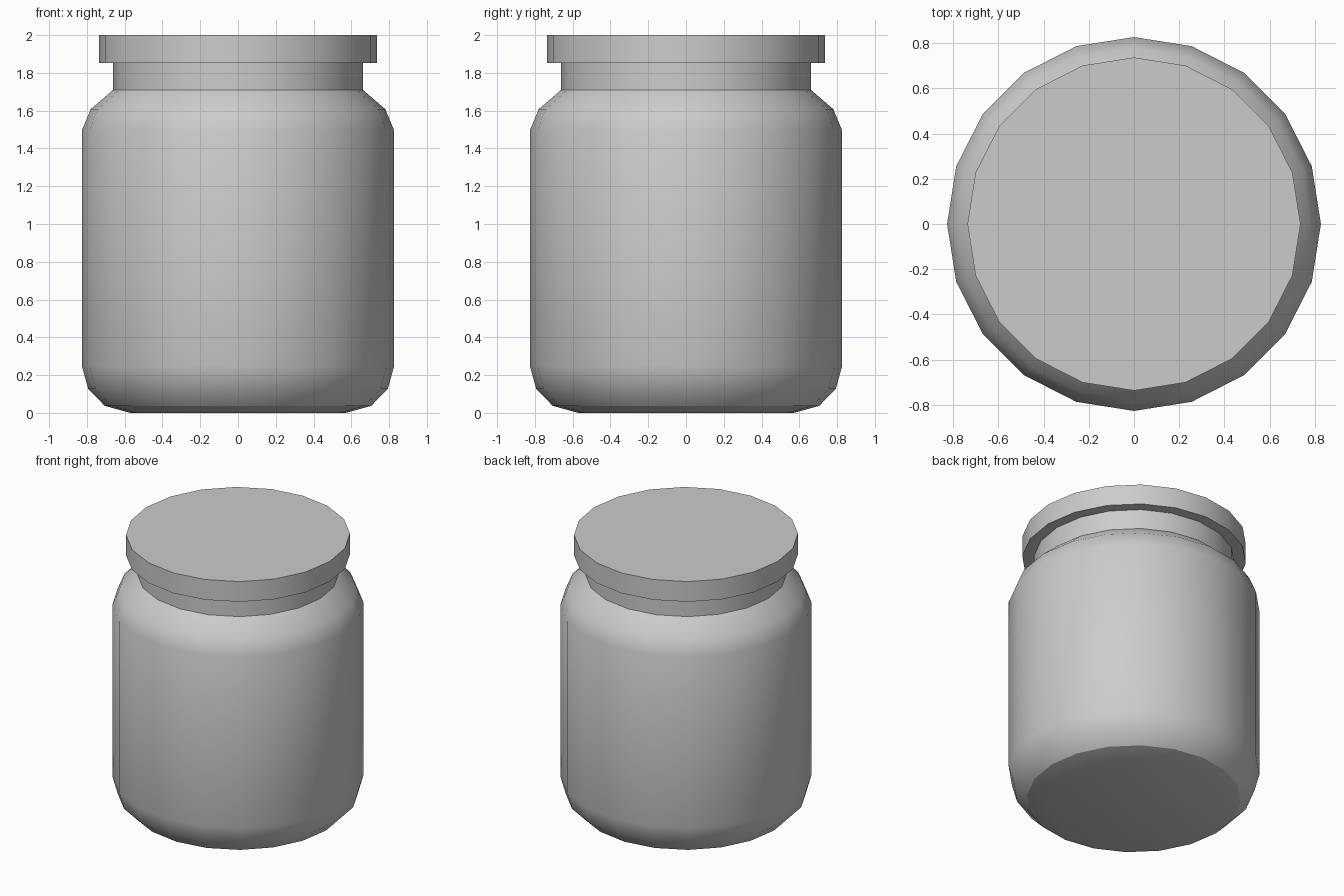
import bpy, bmesh, math

if "Cube" in bpy.data.objects:
    bpy.data.objects.remove(bpy.data.objects["Cube"])

SIDES = 20


def lathe(name, profile, sharp_angle=30):
    """Revolve a closed-ended (radius, z) profile around z and cap both ends."""
    bm = bmesh.new()
    rings = []
    for r, z in profile:
        rings.append([bm.verts.new((r * math.cos(2 * math.pi * i / SIDES),
                                    r * math.sin(2 * math.pi * i / SIDES), z))
                      for i in range(SIDES)])
    for low, high in zip(rings, rings[1:]):
        for i in range(SIDES):
            j = (i + 1) % SIDES
            bm.faces.new((low[i], low[j], high[j], high[i]))
    bm.faces.new(rings[0][::-1])
    bm.faces.new(rings[-1])
    mesh = bpy.data.meshes.new(name)
    bm.to_mesh(mesh)
    bm.free()
    obj = bpy.data.objects.new(name, mesh)
    bpy.context.collection.objects.link(obj)
    bpy.ops.object.select_all(action='DESELECT')
    obj.select_set(True)
    bpy.context.view_layer.objects.active = obj
    bpy.ops.object.shade_smooth_by_angle(angle=math.radians(sharp_angle))
    return obj


# Jar body with rounded base, shoulder and neck
lathe("jar_body", [(0.57, 0.0), (0.705, 0.037), (0.793, 0.127), (0.827, 0.25),
                   (0.827, 1.495), (0.78, 1.608), (0.661, 1.71), (0.661, 1.855)])

# Flat lid
lathe("jar_lid", [(0.737, 1.853), (0.737, 2.0)])
